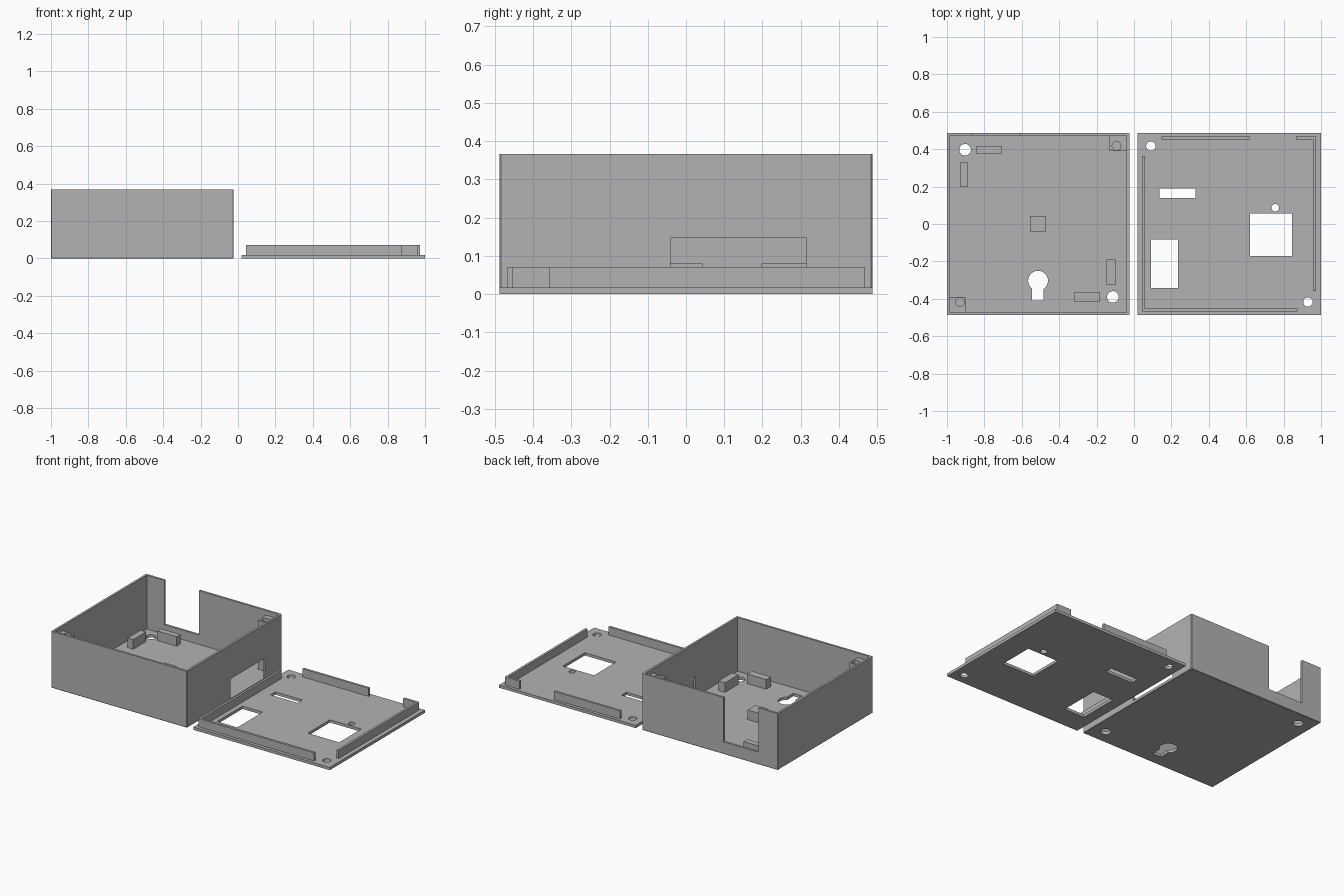
import bpy
import bmesh
from mathutils import Matrix, Vector

cube = bpy.data.objects.get("Cube")
if cube:
    bpy.data.objects.remove(cube, do_unlink=True)

plastic = bpy.data.materials.new("grey plastic")
plastic.use_nodes = True
GREY = (0.45, 0.45, 0.45, 1)
plastic.diffuse_color = GREY
plastic.node_tree.nodes["Principled BSDF"].inputs["Base Color"].default_value = GREY

HALF = 0.487      # half depth of both halves
FLOOR = 0.018     # thickness of floor and lid plate
TOP = 0.367       # height of the case
WALL = 0.014


def finish(name, bm):
    mesh = bpy.data.meshes.new(name)
    bm.to_mesh(mesh)
    bm.free()
    mesh.materials.append(plastic)
    obj = bpy.data.objects.new(name, mesh)
    bpy.context.collection.objects.link(obj)
    return obj


def block(name, x, y, z, bevel=0):
    """Box spanning the (low, high) pairs x, y and z."""
    bm = bmesh.new()
    size = [b - a for a, b in (x, y, z)]
    mid = Vector([(a + b) / 2 for a, b in (x, y, z)])
    bmesh.ops.create_cube(bm, size=1, matrix=Matrix.Translation(mid) @ Matrix.Diagonal(size + [1]))
    if bevel:
        edges = [e for e in bm.edges if any(v.co.z < mid.z for v in e.verts)]
        bmesh.ops.bevel(bm, geom=edges, offset=bevel, segments=1, affect='EDGES')
    return finish(name, bm)


def rod(name, x, y, radius, z, sides=32):
    bm = bmesh.new()
    bmesh.ops.create_cone(bm, cap_ends=True, segments=sides, radius1=radius, radius2=radius,
                          depth=z[1] - z[0], matrix=Matrix.Translation((x, y, sum(z) / 2)))
    return finish(name, bm)


def cut(target, cutters):
    """Subtract every cutter, then bake the result and drop the cutters."""
    for c in cutters:
        c.hide_render = True
        mod = target.modifiers.new("cut", 'BOOLEAN')
        mod.operation = 'DIFFERENCE'
        mod.solver = 'EXACT'
        mod.object = c
    graph = bpy.context.evaluated_depsgraph_get()
    target.data = bpy.data.meshes.new_from_object(target.evaluated_get(graph))
    target.modifiers.clear()
    for c in cutters:
        bpy.data.objects.remove(c, do_unlink=True)


THROUGH = (-0.1, 0.1)

# Open case with cable notch, side slot, floor holes and keyhole
case = block("case", (-1, -0.025), (-HALF, HALF), (0, TOP), bevel=0.003)
cut(case, [
    block("cavity", (-1 + WALL, -0.025 - WALL), (-HALF + WALL, HALF - WALL), (FLOOR, 0.5)),
    block("notch", (-0.86, -0.61), (0.45, 0.55), (0.08, 0.5)),
    block("slot", (-0.06, 0.01), (-0.04, 0.315), (FLOOR + 0.001, 0.147)),
    rod("hole", -0.903, 0.397, 0.031, THROUGH),
    rod("hole", -0.113, -0.39, 0.031, THROUGH),
    rod("keyhole_round", -0.513, -0.303, 0.053, THROUGH),
    block("keyhole_neck", (-0.545, -0.484), (-0.41, -0.3), THROUGH),
])

# Small support blocks on the floor
supports = [
    ("back_support", (-0.845, -0.705), (0.377, 0.417)),
    ("back_side_support", (-0.93, -0.89), (0.197, 0.33)),
    ("centre_support", (-0.557, -0.47), (-0.04, 0.043)),
    ("front_side_support", (-0.147, -0.1), (-0.327, -0.19)),
    ("front_support", (-0.32, -0.183), (-0.415, -0.365)),
]
for name, x, y in supports:
    block(name, x, y, (FLOOR, 0.08))

# Screw posts in two opposite corners, each with a blind hole
POST_TOP = 0.337
for name, x, y, hole in (
    ("back_screw_post", (-0.13, -0.025 - WALL), (0.39, HALF - WALL), (-0.094, 0.417)),
    ("front_screw_post", (-1 + WALL, -0.9), (-HALF + WALL, -0.39), (-0.93, -0.417)),
):
    post = block(name, x, y, (FLOOR, POST_TOP))
    cut(post, [rod("screw_hole", *hole, 0.024, (POST_TOP - 0.15, 0.5), sides=12)])

# Lid plate with windows and holes
lid = block("lid_plate", (0.02, 1), (-HALF, HALF), (0, FLOOR))
cut(lid, [
    block("window", (0.135, 0.33), (0.14, 0.19), THROUGH),
    block("window", (0.09, 0.235), (-0.343, -0.083), THROUGH),
    block("window", (0.62, 0.845), (-0.17, 0.057), THROUGH),
    rod("hole", 0.755, 0.087, 0.02, THROUGH),
    rod("hole", 0.09, 0.417, 0.025, THROUGH),
    rod("hole", 0.93, -0.417, 0.025, THROUGH),
])

# Locating ridges around the lid
ridges = [
    ("back_ridge", (0.147, 0.62), (0.453, 0.468)),
    ("back_corner_ridge", (0.867, 0.957), (0.453, 0.468)),
    ("left_ridge", (0.957, 0.972), (-0.357, 0.468)),
    ("right_ridge", (0.043, 0.058), (-0.467, 0.363)),
    ("front_ridge", (0.058, 0.873), (-0.467, -0.452)),
]
for name, x, y in ridges:
    block(name, x, y, (FLOOR, 0.071))
